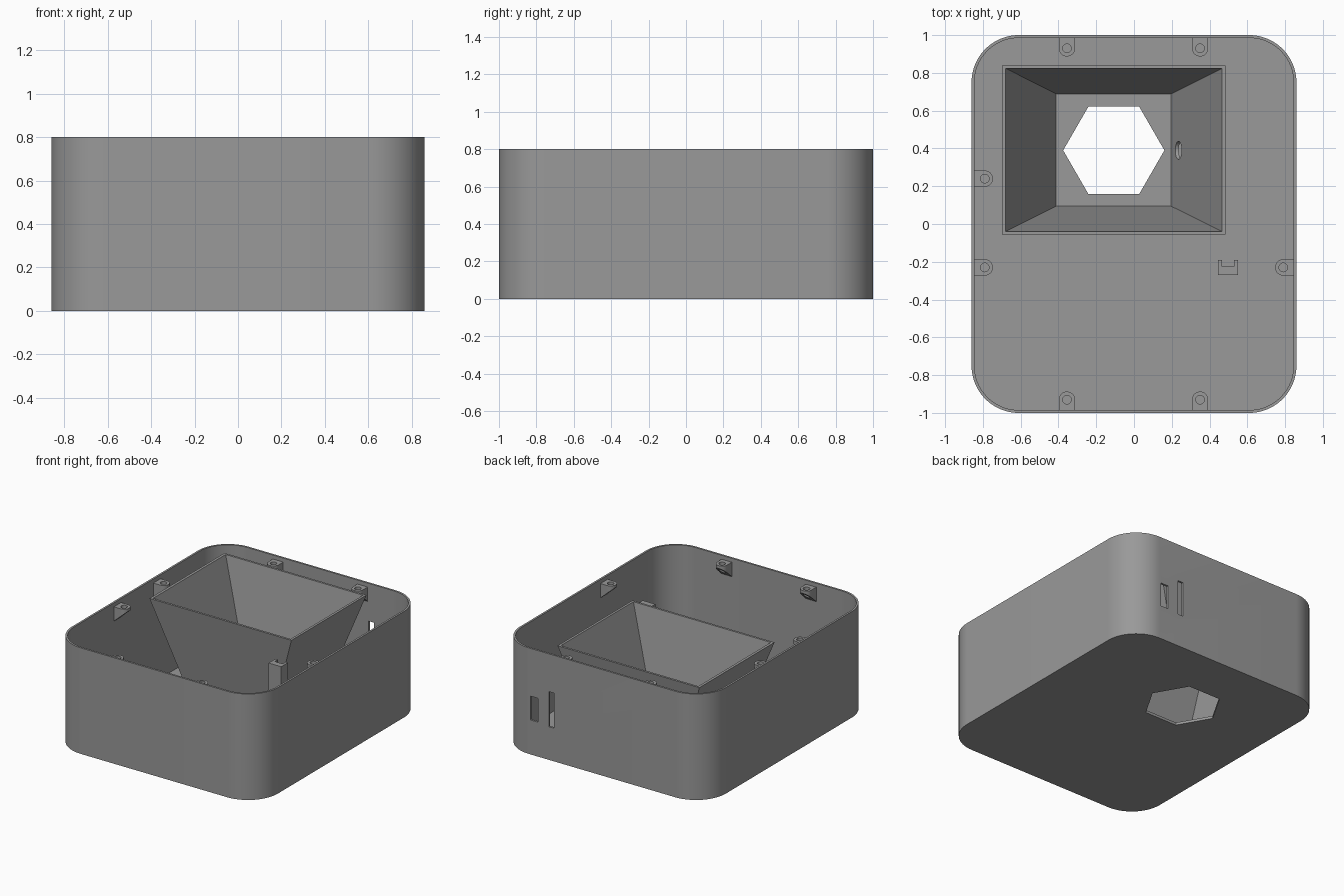
import bpy, bmesh, math
from mathutils import Matrix

if "Cube" in bpy.data.objects:
    bpy.data.objects.remove(bpy.data.objects["Cube"])

plastic = bpy.data.materials.new("grey_plastic")
plastic.diffuse_color = (0.32, 0.32, 0.32, 1)
plastic.use_nodes = True
plastic.node_tree.nodes["Principled BSDF"].inputs["Base Color"].default_value = plastic.diffuse_color


def make(name, bm, matrix=None):
    """Turn a bmesh into a named object."""
    if matrix:
        bm.transform(matrix)
    bmesh.ops.recalc_face_normals(bm, faces=bm.faces)
    mesh = bpy.data.meshes.new(name)
    bm.to_mesh(mesh)
    bm.free()
    mesh.materials.append(plastic)
    obj = bpy.data.objects.new(name, mesh)
    bpy.context.collection.objects.link(obj)
    return obj


def prism(name, outline, z0, z1, matrix=None, floor=None):
    """Extrude a 2D outline; floor(x) optionally slants the underside."""
    bm = bmesh.new()
    low = [bm.verts.new((x, y, floor(x) if floor else z0)) for x, y in outline]
    high = [bm.verts.new((x, y, z1)) for x, y in outline]
    bm.faces.new(low)
    bm.faces.new(high)
    for i in range(len(low)):
        j = (i + 1) % len(low)
        bm.faces.new((low[i], low[j], high[j], high[i]))
    return make(name, bm, matrix)


def arc(cx, cy, r, a0, a1, n):
    angles = [math.radians(a0 + (a1 - a0) * i / n) for i in range(n + 1)]
    return [(cx + r * math.cos(a), cy + r * math.sin(a)) for a in angles]


def rounded_rect(hx, hy, r):
    pts = []
    for k, (sx, sy) in enumerate([(1, 1), (-1, 1), (-1, -1), (1, -1)]):
        pts += arc(sx * (hx - r), sy * (hy - r), r, 90 * k, 90 * k + 90, 20)
    return pts


def rect(x0, x1, y0, y1):
    return [(x0, y0), (x1, y0), (x1, y1), (x0, y1)]


def cut(obj, cutter):
    """Subtract the cutter and delete it."""
    mod = obj.modifiers.new("cut", 'BOOLEAN')
    mod.operation, mod.solver, mod.object = 'DIFFERENCE', 'EXACT', cutter
    bpy.context.view_layer.objects.active = obj
    bpy.ops.object.modifier_apply(modifier=mod.name)
    bpy.data.objects.remove(cutter)


def smooth(obj):
    bpy.ops.object.select_all(action='DESELECT')
    obj.select_set(True)
    bpy.context.view_layer.objects.active = obj
    bpy.ops.object.shade_smooth_by_angle(angle=math.radians(30))


# Open box with rounded corners
FLOOR, TOP = 0.02, 0.8
box = prism("box_shell", rounded_rect(0.86, 1.0, 0.25), 0, TOP)
cut(box, prism("cavity", rounded_rect(0.845, 0.985, 0.235), FLOOR, 1))

# Hexagonal opening in the floor
cut(box, prism("hex_cutter", arc(-0.107, 0.39, 0.268, 0, 300, 5), -0.1, 0.1))

# Two slots in the back wall
for x0, x1, z0, z1 in [(0.535, 0.60, 0.26, 0.44), (0.40, 0.445, 0.25, 0.515)]:
    cut(box, prism("slot_cutter", rect(x0, x1, 0.95, 1.05), z0, z1))
smooth(box)

# Tapered hopper, a closed ring of four rectangular loops
bm = bmesh.new()
loops = []
for x0, x1, y0, y1, z in [(-0.428, 0.213, 0.077, 0.706, 0.015),
                          (-0.70, 0.485, -0.056, 0.84, 0.79),
                          (-0.68, 0.467, -0.04, 0.824, 0.79),
                          (-0.41, 0.195, 0.095, 0.688, 0.015)]:
    loops.append([bm.verts.new((x, y, z)) for x, y in rect(x0, x1, y0, y1)])
for k in range(4):
    a, b = loops[k], loops[(k + 1) % 4]
    for i in range(4):
        j = (i + 1) % 4
        bm.faces.new((a[i], a[j], b[j], b[i]))
hopper = make("hopper", bm)

# Round sensor hole through the hopper's right wall
side_hole = Matrix.Translation((0.235, 0.39, 0.13)) @ Matrix.Rotation(math.pi / 2, 4, 'Y')
cut(hopper, prism("hole_cutter", arc(0, 0, 0.048, 0, 348.75, 31), -0.1, 0.1, side_hole))
smooth(hopper)

# Screw bosses: rounded tabs with a slanted underside; local +x points to the wall
R = 0.043
tab = arc(0, 0, R, 90, 270, 16) + [(0.06, -R), (0.06, R)]
places = [(-0.355, 0.93, 90), (0.35, 0.93, 90), (-0.355, -0.93, -90), (0.35, -0.93, -90),
          (-0.79, 0.24, 180), (-0.79, -0.23, 180), (0.79, -0.23, 0)]
for x, y, angle in places:
    m = Matrix.Translation((x, y, 0)) @ Matrix.Rotation(math.radians(angle), 4, 'Z')
    boss = prism("screw_boss", tab, 0, 0.77, m, floor=lambda u: 0.75 - 0.9 * (u + R))
    cut(boss, prism("screw_cutter", arc(0, 0, 0.023, 0, 345, 23), 0.5, 1, m))
    smooth(boss)

# Grooved post standing on the floor
post = [(0.445, -0.27), (0.55, -0.27), (0.55, -0.19), (0.53, -0.19),
        (0.53, -0.225), (0.465, -0.225), (0.465, -0.19), (0.445, -0.19)]
prism("grooved_post", post, 0.015, 0.69)
